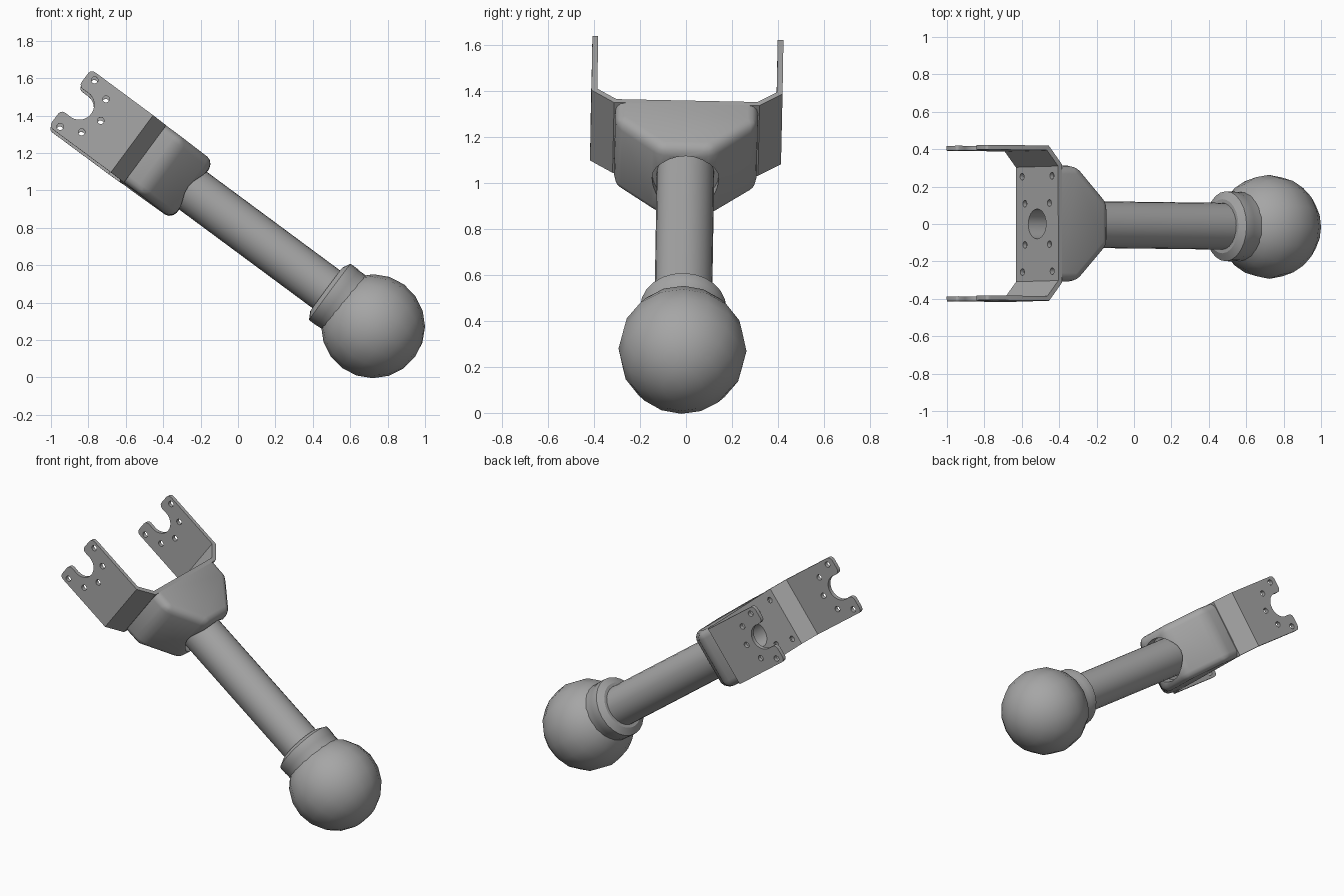
import bpy, bmesh
from math import radians, sin, cos, pi
from mathutils import Matrix, Vector

if "Cube" in bpy.data.objects:
    bpy.data.objects.remove(bpy.data.objects["Cube"])

grey = bpy.data.materials.new("plain grey")
grey.use_nodes = True
COLOUR = (0.38, 0.38, 0.38, 1)
grey.diffuse_color = COLOUR
grey.node_tree.nodes["Principled BSDF"].inputs["Base Color"].default_value = COLOUR

# Working frame: the arm stands along z from the ball, the fork opens along z
PLACE = (Matrix.Translation((0.728, -0.015, 0.282))
         @ Matrix.Rotation(radians(-53.5), 4, 'Y')
         @ Matrix.Rotation(-0.01, 4, 'X') @ Matrix.Rotation(0.018, 4, 'Z'))


def make(name, bm):
    bmesh.ops.recalc_face_normals(bm, faces=bm.faces)
    mesh = bpy.data.meshes.new(name)
    bm.to_mesh(mesh)
    bm.free()
    ob = bpy.data.objects.new(name, mesh)
    bpy.context.collection.objects.link(ob)
    mesh.materials.append(grey)
    return ob


def extrude(points, half):
    """Closed (y, z) outline given thickness along x."""
    bm = bmesh.new()
    face = bm.faces.new([bm.verts.new((-half, y, z)) for y, z in points])
    new = bmesh.ops.extrude_face_region(bm, geom=[face])["geom"]
    verts = [g for g in new if isinstance(g, bmesh.types.BMVert)]
    bmesh.ops.translate(bm, verts=verts, vec=(2 * half, 0, 0))
    return bm


def lathe(name, profile, sides):
    """Spin a (radius, z) profile about the arm axis."""
    bm = bmesh.new()
    rings = [[bm.verts.new((r * cos(2 * pi * i / sides), r * sin(2 * pi * i / sides), z))
              for i in range(sides)] for r, z in profile]
    for low, high in zip(rings, rings[1:]):
        for i in range(sides):
            j = (i + 1) % sides
            bm.faces.new((low[i], low[j], high[j], high[i]))
    bm.faces.new(rings[0])
    bm.faces.new(rings[-1])
    return make(name, bm)


def rod(bm, centre, radius, length, axis='Z', sides=16):
    turn = Matrix.Rotation(pi / 2, 4, 'X') if axis == 'Y' else Matrix()
    bmesh.ops.create_cone(bm, cap_ends=True, segments=sides, radius1=radius, radius2=radius,
                          depth=length, matrix=Matrix.Translation(centre) @ turn)


def cut(ob, bm):
    cutter = make("cutter", bm)
    cutter.hide_render = True
    mod = ob.modifiers.new("cut", 'BOOLEAN')
    mod.object, mod.operation, mod.solver = cutter, 'DIFFERENCE', 'EXACT'
    bpy.context.view_layer.objects.active = ob
    bpy.ops.object.modifier_apply(modifier=mod.name)
    bpy.data.objects.remove(cutter)


def mirrored(half):
    return half + [(-y, z) for y, z in reversed(half)]


# Ball
bm = bmesh.new()
bmesh.ops.create_uvsphere(bm, u_segments=16, v_segments=10, radius=0.278,
                          matrix=Matrix.Translation((-0.01, 0, 0)))
ball = make("ball", bm)

# Collar and tube
collar = lathe("collar", [(0.185, 0.15), (0.185, 0.24), (0.187, 0.245),
                          (0.187, 0.295), (0.145, 0.318), (0.12, 0.318)], 24)
tube = lathe("tube", [(0.125, 0.2), (0.125, 1.42)], 24)

# Tapered block with rounded edges and a recess around the tube
bm = extrude(mirrored([(0.31, 1.526), (0.31, 1.41), (0.115, 1.205)]), 0.19)
edges = [e for e in bm.edges if min(v.co.z for v in e.verts) < 1.5
         and not (abs(e.verts[0].co.y - e.verts[1].co.y) > 0.5)]
bmesh.ops.bevel(bm, geom=edges, offset=0.045, segments=3, profile=0.5, affect='EDGES')
block = make("block", bm)
bm = bmesh.new()
rod(bm, (0, 0, 1.17), 0.145, 0.2, sides=24)
cut(block, bm)
bm = bmesh.new()
rod(bm, (0, 0, 1.5), 0.08, 0.15, sides=24)
cut(block, bm)

# Bent sheet fork
fork = make("fork", extrude(mirrored([(0.415, 2.025), (0.415, 1.612), (0.316, 1.525)])
                            + mirrored([(0.39, 2.025), (0.39, 1.624), (0.306, 1.55)])[::-1], 0.19))

# Fork holes: a half ring of five around each end slot
SLOT_Z, RING = 1.975, 0.155
bm = bmesh.new()
for k in range(5):
    a = pi * k / 4
    rod(bm, (RING * cos(a), 0, SLOT_Z - RING * sin(a)), 0.018, 2, 'Y')
cut(fork, bm)
bm = bmesh.new()
rod(bm, (0, 0, SLOT_Z - 0.012), 0.08, 2, 'Y', 28)
cut(fork, bm)
bm = bmesh.new()
bmesh.ops.create_cube(bm, size=1, matrix=Matrix.Translation((0, 0, SLOT_Z + 0.09))
                      @ Matrix.Diagonal((0.158, 2, 0.2, 1)))
cut(fork, bm)

# Base plate holes
bm = bmesh.new()
rod(bm, (0, 0, 1.54), 0.08, 0.1, sides=24)
for sx in (-1, 1):
    for sy in (-1, 1):
        for x, y in ((0.11, 0.11), (0.134, 0.255)):
            rod(bm, (sx * x, sy * y, 1.54), 0.018, 0.1)
cut(fork, bm)

# Rounded prong corners
bm = bmesh.new()
bm.from_mesh(fork.data)
corners = [e for e in bm.edges if min(v.co.z for v in e.verts) > 2.02
           and abs(e.verts[0].co.x - e.verts[1].co.x) < 0.002]
bmesh.ops.bevel(bm, geom=corners, offset=0.026, segments=3, profile=0.5, affect='EDGES')
bm.to_mesh(fork.data)
bm.free()

# Place everything on the tilted axis and shade
for ob, angle in ((ball, 60), (collar, 25), (tube, 30), (block, 35), (fork, 28)):
    ob.matrix_world = PLACE
    bpy.ops.object.select_all(action='DESELECT')
    ob.select_set(True)
    bpy.context.view_layer.objects.active = ob
    bpy.ops.object.shade_smooth_by_angle(angle=radians(angle))
